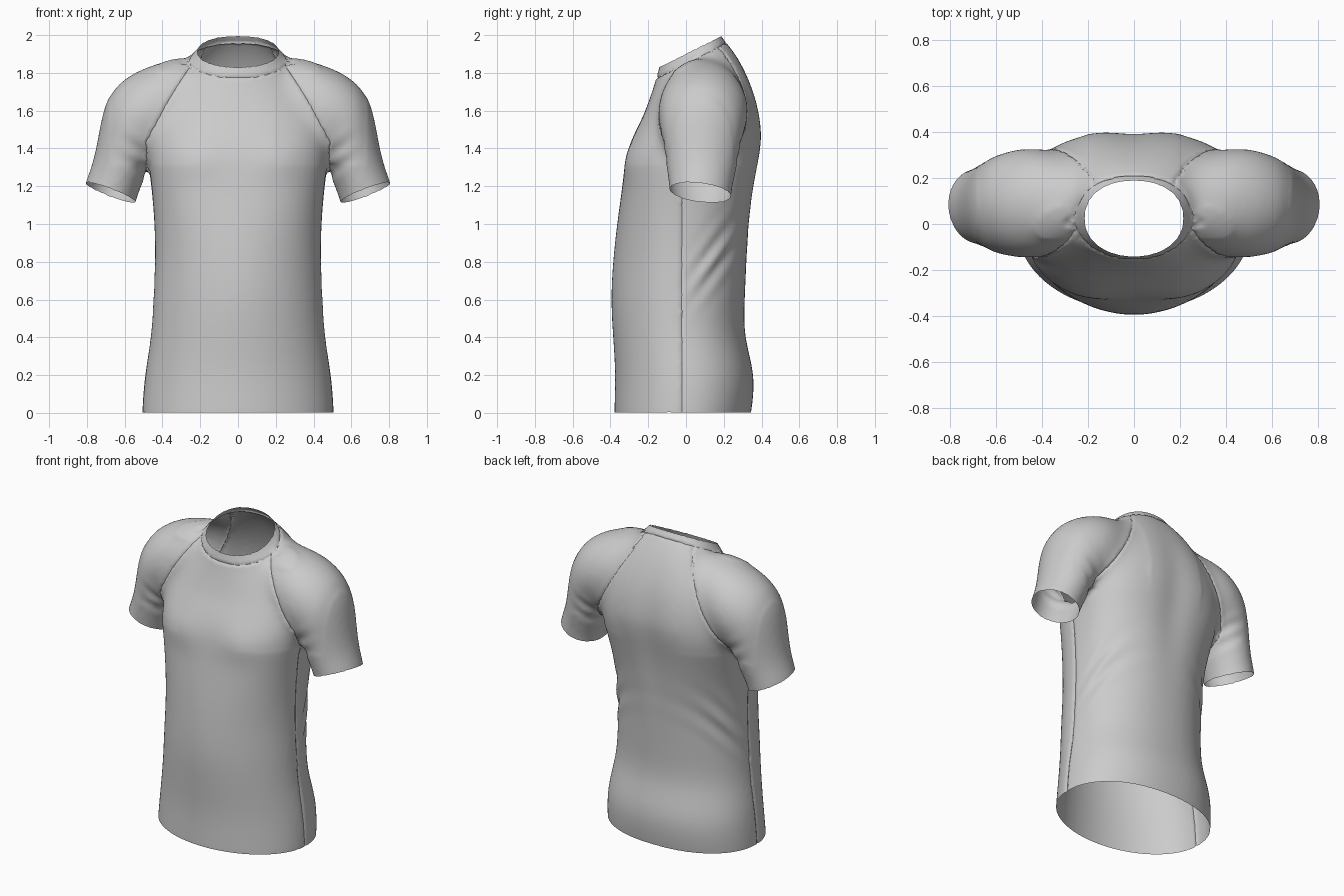
import bpy, bmesh, math
from mathutils import Vector

cube = bpy.data.objects.get("Cube")
if cube:
    bpy.data.objects.remove(cube, do_unlink=True)

SIDES = 40
SEAM_Y = -0.02

fabric = bpy.data.materials.new("grey_fabric")
fabric.use_nodes = True
grey = (0.6, 0.6, 0.6, 1)
fabric.diffuse_color = grey
fabric.node_tree.nodes["Principled BSDF"].inputs["Base Color"].default_value = grey


def loft(bm, rings):
    """Closed tube through a list of rings of points."""
    loops = [[bm.verts.new(p) for p in ring] for ring in rings]
    for a, b in zip(loops, loops[1:]):
        for i in range(SIDES):
            j = (i + 1) % SIDES
            bm.faces.new((a[i], a[j], b[j], b[i]))
    bm.faces.new(loops[0][::-1])
    bm.faces.new(loops[-1])


def angles():
    return [2 * math.pi * i / SIDES for i in range(SIDES)]


def body_ring(z, w, front, back, power, tilt):
    """Rounded, optionally tilted cross-section with a fuller back."""
    mid, depth = (front + back) / 2, (back - front) / 2
    points = []
    for t in angles():
        c, s = math.cos(t), math.sin(t)
        p = max(power, 2.2) if s > 0 else power
        x = w * math.copysign(abs(c) ** (2 / p), c)
        y = mid + depth * math.copysign(abs(s) ** (2 / p), s)
        points.append((x, y, z + tilt * (y - 0.03)))
    return points


def sleeve_ring(side, ox, oz, ix, iz, ry, cy):
    """Ellipse spanning an outer and an inner point of the arm outline."""
    outer, inner = Vector((ox, 0, oz)), Vector((ix, 0, iz))
    mid, half = (outer + inner) / 2, (outer - inner) / 2
    points = []
    for t in angles():
        p = mid + half * math.cos(t) + Vector((0, cy + ry * math.sin(t), 0))
        points.append((side * p.x, p.y, p.z))
    return points


# Torso: height, half width, front, back, squareness, tilt
BODY = [
    (-0.15, 0.512, -0.38, 0.32, 2.0, 0), (0, 0.51, -0.382, 0.347, 2.0, 0),
    (0.2, 0.497, -0.373, 0.372, 2.0, 0), (0.4, 0.459, -0.387, 0.305, 1.95, 0),
    (0.6, 0.449, -0.4, 0.312, 1.9, 0), (0.8, 0.439, -0.388, 0.322, 1.95, 0),
    (1.0, 0.442, -0.367, 0.338, 2.15, 0), (1.2, 0.459, -0.337, 0.364, 2.5, 0),
    (1.33, 0.478, -0.324, 0.39, 2.7, 0), (1.42, 0.484, -0.3, 0.404, 2.7, 0),
    (1.5, 0.472, -0.264, 0.407, 2.65, 0), (1.6, 0.447, -0.228, 0.384, 2.5, 0.12),
    (1.7, 0.4, -0.2, 0.335, 2.3, 0.25), (1.8, 0.325, -0.174, 0.269, 2.1, 0.4),
    (1.865, 0.26, -0.158, 0.217, 2.1, 0.5), (1.915, 0.209, -0.142, 0.186, 2.1, 0.5),
    (1.99, 0.18, -0.12, 0.165, 2.1, 0.5),
]
# Sleeve: outer x, z, inner x, z, half depth, centre y
ARM = [
    (0.15, 1.86, 0.15, 1.5, 0.13, 0.085), (0.3, 1.888, 0.3, 1.45, 0.21, 0.09),
    (0.43, 1.857, 0.42, 1.38, 0.25, 0.093), (0.567, 1.808, 0.46, 1.34, 0.245, 0.09),
    (0.677, 1.703, 0.48, 1.3, 0.224, 0.085), (0.72, 1.58, 0.49, 1.27, 0.205, 0.085),
    (0.746, 1.42, 0.505, 1.22, 0.188, 0.083), (0.775, 1.3, 0.525, 1.165, 0.173, 0.08),
    (0.811, 1.215, 0.545, 1.115, 0.162, 0.077), (0.838, 1.1, 0.565, 1.0, 0.16, 0.075),
]

# Fuse torso and sleeves into one smooth body
bm = bmesh.new()
loft(bm, [body_ring(*row) for row in BODY])
for side in (-1, 1):
    loft(bm, [sleeve_ring(side, *row) for row in ARM])
bmesh.ops.recalc_face_normals(bm, faces=bm.faces)
base_mesh = bpy.data.meshes.new("shirt_base")
bm.to_mesh(base_mesh)
bm.free()
base = bpy.data.objects.new("shirt_base", base_mesh)
bpy.context.scene.collection.objects.link(base)
base.modifiers.new("round", 'SUBSURF').levels = 2
remesh = base.modifiers.new("fuse", 'REMESH')
remesh.mode = 'VOXEL'
remesh.voxel_size = 0.015
relax = base.modifiers.new("relax", 'SMOOTH')
relax.factor = 0.5
relax.iterations = 8
graph = bpy.context.evaluated_depsgraph_get()
bm = bmesh.new()
bm.from_mesh(base.evaluated_get(graph).to_mesh())
bpy.data.objects.remove(base, do_unlink=True)

# Blend the shoulders into the chest and back, strongest at the joint
for low, wide in ((1.42, 0.56), (1.37, 0.62), (1.32, 0.68)):
    shoulder = [v for v in bm.verts if 0.2 < abs(v.co.x) < wide and v.co.z > low
                and v.co.z - 0.5 * (v.co.y - 0.03) < 1.85]
    for _ in range(24):
        bmesh.ops.smooth_vert(bm, verts=shoulder, factor=0.5,
                              use_axis_x=True, use_axis_y=True, use_axis_z=True)
bm.normal_update()


def bump(v, width):
    return math.exp(-(v / width) ** 2)


# Cloth shape: spine hollow, chest and draped folds
for v in bm.verts:
    x, y, z = abs(v.co.x), v.co.y, v.co.z
    push = 0
    if y > 0.1:
        push -= 0.014 * bump(x, 0.1) * bump(z - 1.35, 0.4)
    if y < -0.1:
        push += 0.012 * bump(x - 0.22, 0.13) * bump(z - 1.34, 0.1)
    if x < 0.48:
        d = (z - 0.78) - 1.3 * (y - 0.12)
        push += 0.008 * math.cos(40 * d) * bump(d, 0.16) * bump(y - 0.15, 0.13) * bump(z - 0.8, 0.25)
    else:
        d = (z - 1.36) - 0.6 * (x - 0.55)
        push += 0.005 * math.cos(55 * d) * bump(d, 0.1) * bump(x - 0.53, 0.07)
    v.co += v.normal * push


def cut(point, normal, clear=False, keep=lambda c: True):
    faces = [f for f in bm.faces if keep(f.calc_center_median())]
    geom = set(faces)
    for f in faces:
        geom.update(f.verts)
        geom.update(f.edges)
    bmesh.ops.bisect_plane(bm, geom=list(geom), dist=0.003, plane_co=point,
                           plane_no=normal, clear_outer=clear)


# Openings at hem, neck and cuffs
NECK = Vector((0, -0.5, 1))
cut((0, 0, 0.003), (0, 0, -1), True)
cut((0, 0.03, 1.915), NECK, True)
for side in (-1, 1):
    cut((side * 0.675, 0.077, 1.167), (side * 0.385, -0.13, -1), True,
        lambda c: c.x * side > 0.49 and 0.9 < c.z < 1.5)

# Seam lines
ARMPIT_X = 0.487
cut((0, 0.03, 1.868), NECK)
cut((0, SEAM_Y, 0), (0, 1, 0), keep=lambda c: c.z < 1.5 and abs(c.x) < 0.52)
for side in (-1, 1):
    cut((side * 0.25, -0.05, 1.85), (side, 0.12, 0.55), keep=lambda c: c.z > 1.25)
    cut((side * ARMPIT_X, 0, 0), (side, 0, 0), keep=lambda c: 1 < c.z < 1.5)


def panel_of(face):
    c = face.calc_center_median()
    if c.z - 0.5 * (c.y - 0.03) > 1.868 and abs(c.x) < 0.29:
        return "collar"
    raglan = 0.25 + 0.55 * (1.85 - c.z) - 0.12 * (c.y + 0.05)
    if c.z > 1 and abs(c.x) > min(raglan, ARMPIT_X):
        return "left_sleeve" if c.x > 0 else "right_sleeve"
    return "front_panel" if c.y < SEAM_Y else "back_panel"


# Sink the stitching slightly where two panels meet
bm.normal_update()
stitched = set()
for e in bm.edges:
    if len({panel_of(f) for f in e.link_faces}) > 1:
        stitched.update(e.verts)
for v in stitched:
    v.co -= v.normal * 0.007

# Separate the garment into its sewn panels
for name in ("collar", "left_sleeve", "right_sleeve", "front_panel", "back_panel"):
    part = bm.copy()
    others = [f for f in part.faces if panel_of(f) != name]
    bmesh.ops.delete(part, geom=others, context='FACES')
    mesh = bpy.data.meshes.new(name)
    part.to_mesh(mesh)
    part.free()
    mesh.materials.append(fabric)
    mesh.shade_smooth()
    panel = bpy.data.objects.new(name, mesh)
    bpy.context.scene.collection.objects.link(panel)
bm.free()
